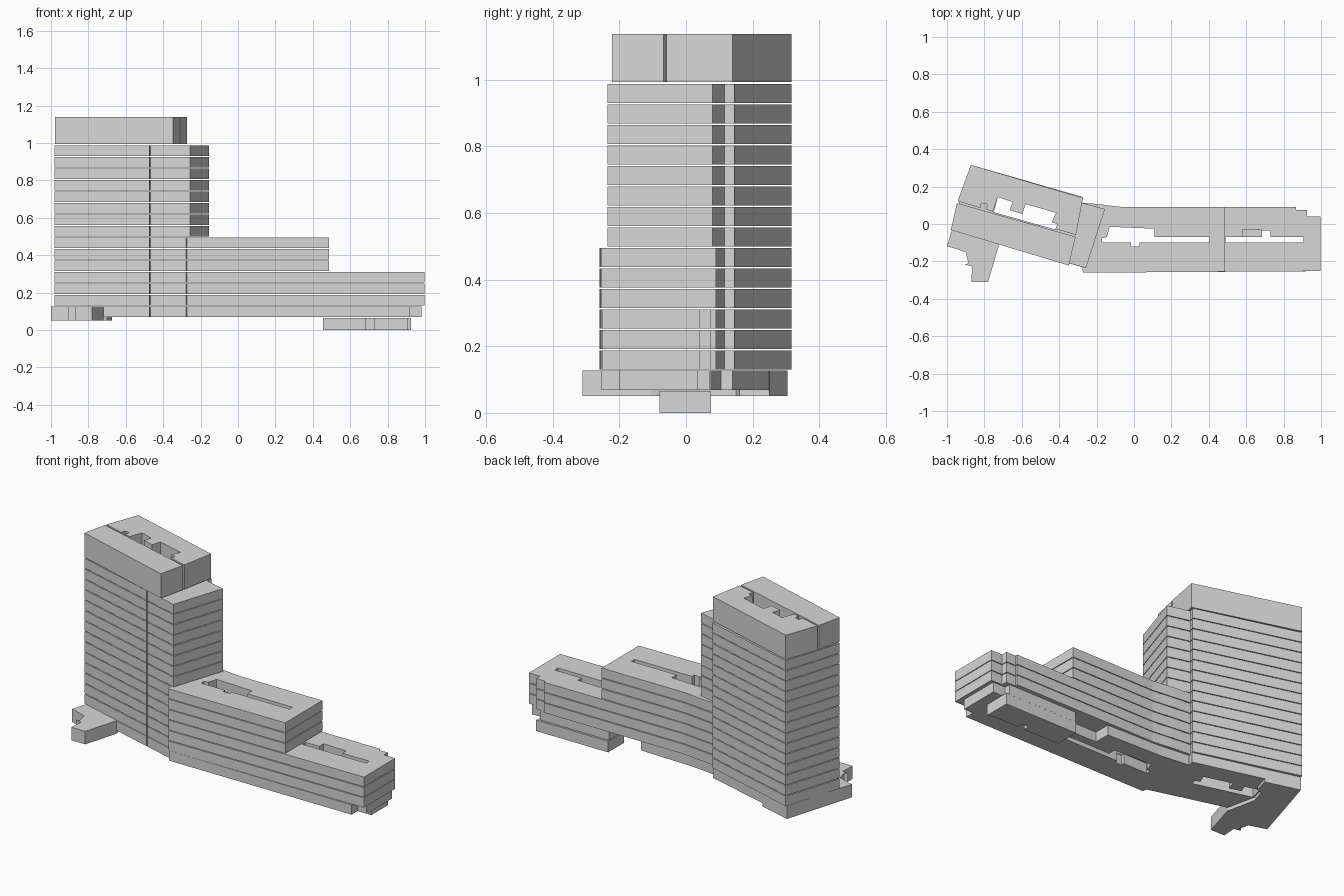
import bpy
import bmesh
from mathutils import Vector

default_cube = bpy.data.objects.get("Cube")
if default_cube:
    bpy.data.objects.remove(default_cube, do_unlink=True)

# One plain grey for the whole massing model
GREY = (0.68, 0.68, 0.68, 1.0)
grey = bpy.data.materials.new("plain grey")
grey.use_nodes = True
grey.diffuse_color = GREY
grey.node_tree.nodes["Principled BSDF"].inputs["Base Color"].default_value = GREY


def add_slab(name, outline, bottom, top, holes=()):
    """Extrude a plan outline, with optional courtyard openings, into a flat-sided slab."""
    bm = bmesh.new()
    edges = []
    for loop in (outline, *holes):
        corners = [bm.verts.new((x, y, bottom)) for x, y in loop]
        for start, end in zip(corners, corners[1:] + corners[:1]):
            edges.append(bm.edges.new((start, end)))
    bmesh.ops.triangle_fill(bm, edges=edges, use_beauty=True, normal=Vector((0, 0, 1)))
    extruded = bmesh.ops.extrude_face_region(bm, geom=bm.faces[:])
    raised = [item for item in extruded["geom"] if isinstance(item, bmesh.types.BMVert)]
    bmesh.ops.translate(bm, verts=raised, vec=(0, 0, top - bottom))
    bmesh.ops.recalc_face_normals(bm, faces=bm.faces[:])
    mesh = bpy.data.meshes.new(name)
    bm.to_mesh(mesh)
    bm.free()
    mesh.materials.append(grey)
    slab = bpy.data.objects.new(name, mesh)
    bpy.context.scene.collection.objects.link(slab)
    return slab


# Courtyard openings shared by the storeys
tower_court = [(-.42, -.03), (-.41, 0), (-.44, .01), (-.417, .06), (-.58, .107),
               (-.597, .053), (-.665, .075), (-.648, .118), (-.728, .144), (-.75, .063)]
wing_court = [(-.13, -.015), (.11, -.025), (.11, -.07), (.405, -.07), (.405, -.1),
              (.03, -.1), (.03, -.12), (-.015, -.12), (-.015, -.1), (-.17, -.1),
              (-.17, -.075), (-.145, -.07)]
end_court = [(.49, -.1), (.905, -.1), (.905, -.07), (.73, -.07), (.73, -.035),
             (.58, -.03), (.58, -.07), (.49, -.07)]

# Plan outlines: the tower's angled front and back are reused by every storey
tower_front = [(-.98, -.03), (-.474, -.174), (-.471, -.16), (-.465, -.162), (-.467, -.176)]
tower_back = [(-.285, .115), (-.275, .145), (-.872, .316)]
wing_front = [(-.277, -.23), (-.273, -.26), (.23, -.257)]
wing_back = [(-.05, .09), (-.1, .095), (-.18, .105)]
lower_end = [(.998, -.252), (.998, .04), (.925, .04), (.925, .075), (.865, .075), (.865, .09)]
middle_end = [(.487, -.255), (.487, .09)]
tower_end = [(-.257, -.235), (-.155, .08)]

lower_plan = tower_front + wing_front + lower_end + wing_back + tower_back
middle_plan = tower_front + wing_front + middle_end + wing_back + tower_back
tower_plan = tower_front + tower_end + tower_back

# Stacked storeys separated by shadow gaps
FIRST_FLOOR, PITCH, HEIGHT = .13, .0615, .0573
stages = [
    ("lower_floor", 3, lower_plan, [tower_court, wing_court, end_court]),
    ("middle_floor", 3, middle_plan, [tower_court, wing_court]),
    ("tower_floor", 8, tower_plan, [tower_court]),
]
level = FIRST_FLOOR
for stage, count, plan, courts in stages:
    for number in range(count):
        add_slab(f"{stage}_{number + 1}", plan, level, level + HEIGHT, courts)
        level += PITCH

# Rooftop volume: two halves parted by a slit and the courtyard
ROOF_BASE, ROOF_TOP = .994, 1.138
roof_front = [(-.979, -.032), (-.348, -.222), (-.312, -.068), (-.947, .112)]
roof_court_edge = [(-.31, -.058), (-.42, -.027)] + tower_court[1:-1]
roof_back = (roof_court_edge
             + [(-.755, .067), (-.79, .077), (-.785, .105), (-.815, .112), (-.822, .086)]
             + [(-.943, .122), (-.872, .316), (-.273, .139)])
add_slab("rooftop_front_block", roof_front, ROOF_BASE, ROOF_TOP)
add_slab("rooftop_back_block", roof_back, ROOF_BASE, ROOF_TOP)

# Ground storey under tower and wing, recessed at the back
BASE_TOP = .127
base_plan = ([(-.82, -.075)] + tower_front[1:] + wing_front[:1]
             + [(-.273, -.255), (.92, -.255), (.92, -.2), (.98, -.2), (.98, .035),
                (.9, .035), (.9, .07), (.455, .07), (.455, -.02), (.24, -.02), (.24, .075),
                (-.1, .085), (-.285, .105), (-.275, .14), (-.74, .267)])
add_slab("ground_storey", base_plan, .069, BASE_TOP, [tower_court, wing_court, end_court])

# Deeper entrance annex at the tower's outer end
annex_plan = [(-1, -.118), (-.9, -.15), (-.885, -.21), (-.905, -.217), (-.865, -.227),
              (-.87, -.31), (-.78, -.31), (-.72, -.105), (-.757, .067), (-.735, .15),
              (-.7, .16), (-.675, .25), (-.872, .305)]
add_slab("entrance_annex", annex_plan, .05, BASE_TOP)

# Lowest plinth below the far end of the wing
plinth_plan = [(.455, -.07), (.685, -.07), (.685, -.035), (.73, -.035), (.73, -.07),
               (.905, -.07), (.905, -.08), (.925, -.08), (.925, .075), (.455, .075)]
add_slab("wing_plinth", plinth_plan, 0, .065)
